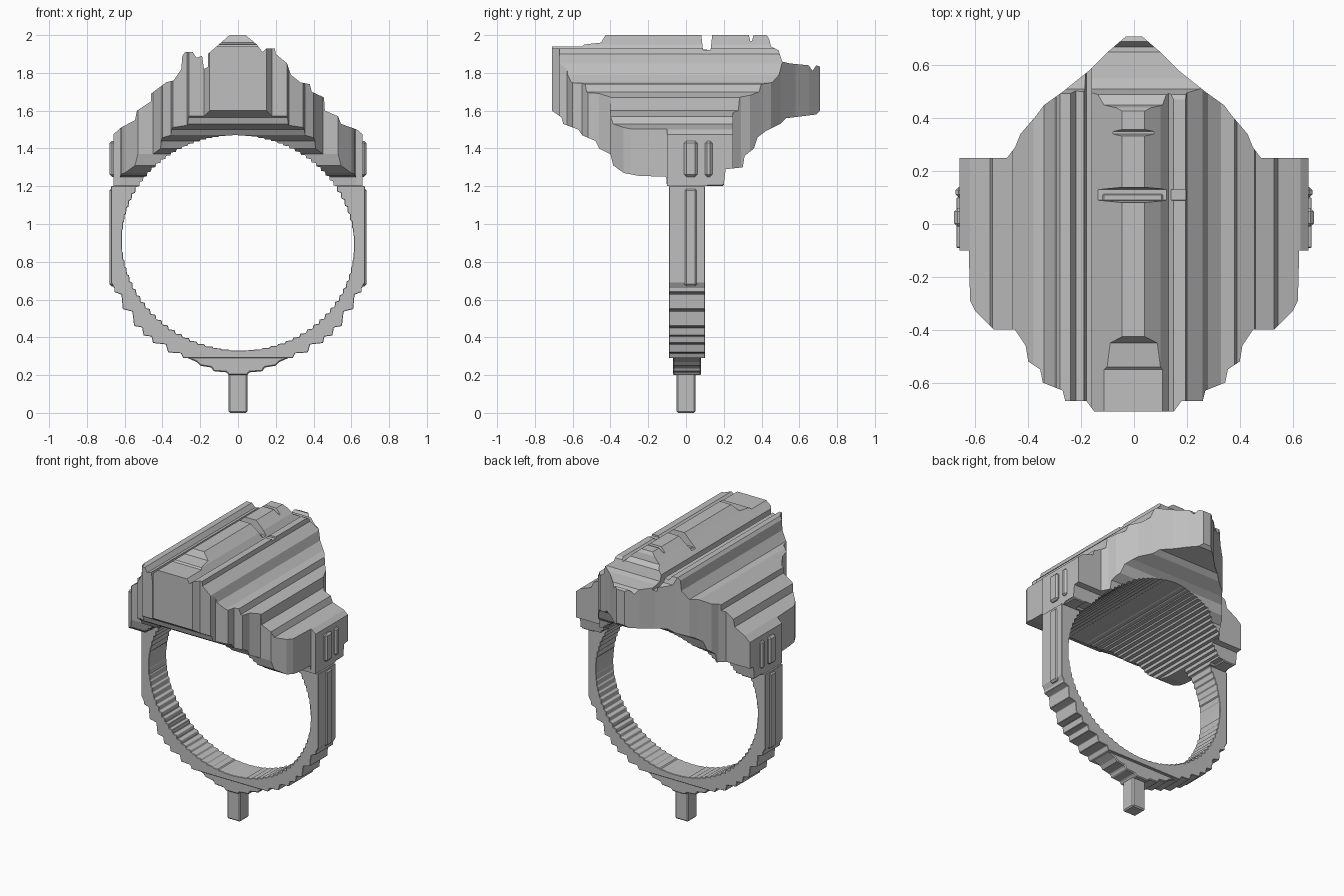
import bpy, bmesh
from math import sin, cos, pi

if "Cube" in bpy.data.objects:
    bpy.data.objects.remove(bpy.data.objects["Cube"], do_unlink=True)

GREY = (0.52, 0.52, 0.52, 1.0)
metal = bpy.data.materials.new("grey metal")
metal.use_nodes = True
metal.diffuse_color = GREY
for node in metal.node_tree.nodes:
    if node.type == 'BSDF_PRINCIPLED':
        node.inputs["Base Color"].default_value = GREY


def prism(name, points, axis, low, high):
    """Extrude a closed outline along one axis."""
    place = {'x': lambda u, v, d: (d, u, v),
             'y': lambda u, v, d: (u, d, v),
             'z': lambda u, v, d: (u, v, d)}[axis]
    bm = bmesh.new()
    ends = [[bm.verts.new(place(u, v, d)) for u, v in points] for d in (low, high)]
    bm.faces.new(ends[0])
    bm.faces.new(ends[1])
    for i in range(len(points)):
        j = (i + 1) % len(points)
        bm.faces.new((ends[0][i], ends[0][j], ends[1][j], ends[1][i]))
    bmesh.ops.recalc_face_normals(bm, faces=bm.faces)
    mesh = bpy.data.meshes.new(name)
    bm.to_mesh(mesh)
    bm.free()
    mesh.materials.append(metal)
    obj = bpy.data.objects.new(name, mesh)
    bpy.context.collection.objects.link(obj)
    return obj


def box(name, x, y, z, bevel=0.012):
    """Chamfered block from its x, y and z ranges."""
    obj = prism(name, [(x[0], y[0]), (x[1], y[0]), (x[1], y[1]), (x[0], y[1])], 'z', *z)
    chamfer(obj, bevel)
    return obj


def chamfer(obj, width):
    mod = obj.modifiers.new("chamfer", 'BEVEL')
    mod.width = width
    mod.segments = 1
    mod.limit_method = 'ANGLE'
    mod.angle_limit = pi / 4


def intersect(obj, cutter):
    """Keep only the volume shared with the cutter, then drop the cutter."""
    cutter.hide_render = True
    mod = obj.modifiers.new("trim", 'BOOLEAN')
    mod.operation = 'INTERSECT'
    mod.solver = 'EXACT'
    mod.object = cutter
    bpy.context.view_layer.update()
    graph = bpy.context.evaluated_depsgraph_get()
    result = bpy.data.meshes.new_from_object(obj.evaluated_get(graph))
    obj.modifiers.clear()
    obj.data = result
    bpy.data.objects.remove(cutter, do_unlink=True)


def stairs(points, run=0.85, rise=0.15):
    """Turn each span of a path into a shallow and a steep piece."""
    out = []
    for (ax, ay), (bx, by) in zip(points, points[1:]):
        out += [(ax, ay), (ax + (bx - ax) * run, ay + (by - ay) * rise)]
    return out + [points[-1]]


def finger_arc(start, end, count):
    """Part of the finger hole, as seen from the front."""
    arc = []
    for i in range(count + 1):
        t = start + (end - start) * i / count
        arc.append((0.615 * cos(t), 0.9 + 0.57 * sin(t)))
    return stairs(arc)


def mirrored(points):
    return points + [(-u, v) for u, v in reversed(points)]


# Head: stepped ridge section, trimmed by its plan outline and side profile
SPRING = 0.555
ridge = [(-.665, 1.2), (-.665, 1.47), (-.62, 1.51), (-.545, 1.55), (-.535, 1.6),
         (-.46, 1.65), (-.46, 1.69), (-.38, 1.75), (-.34, 1.76), (-.3, 1.82),
         (-.295, 1.89), (-.28, 1.91), (-.24, 1.91), (-.22, 1.88), (-.19, 1.89),
         (-.18, 1.82), (-.16, 1.83), (-.16, 1.9), (-.09, 1.96), (-.045, 2),
         (.04, 2), (.1, 1.95), (.13, 1.91), (.15, 1.93), (.195, 1.93), (.2, 1.9),
         (.26, 1.85), (.28, 1.79), (.33, 1.75), (.38, 1.74), (.39, 1.7),
         (.455, 1.67), (.46, 1.6), (.53, 1.57), (.545, 1.53), (.63, 1.5),
         (.665, 1.47), (.665, 1.2)]
head = prism("ring_head", ridge + finger_arc(SPRING, pi - SPRING, 36), 'y', -1, 1)

plan = [(.15, -.71), (.18, -.67), (.26, -.67), (.27, -.63), (.345, -.6), (.355, -.55),
        (.4, -.52), (.41, -.46), (.45, -.4), (.53, -.4), (.6, -.33), (.62, -.29),
        (.625, -.1), (.66, -.1), (.66, .25), (.48, .25), (.45, .29), (.43, .34),
        (.37, .41), (.34, .45), (.27, .5), (.17, .58), (.1, .65), (.03, .71)]
intersect(head, prism("plan_trim", mirrored(plan), 'z', 0.5, 2.5))

underside = [(-.71, 1.6), (-.66, 1.565), (-.65, 1.53), (-.57, 1.5), (-.55, 1.47),
             (-.48, 1.44), (-.46, 1.4), (-.4, 1.37), (-.385, 1.31), (-.33, 1.27),
             (-.25, 1.255), (-.105, 1.25), (-.1, 1.19), (.1, 1.19), (.12, 1.21),
             (.2, 1.21), (.21, 1.29), (.3, 1.3), (.31, 1.36), (.36, 1.4),
             (.38, 1.46), (.42, 1.49), (.5, 1.53), (.53, 1.56), (.69, 1.58), (.72, 1.61)]
crest = [(.72, 1.83), (.69, 1.84), (.67, 1.81), (.65, 1.84), (.55, 1.85), (.51, 1.86),
         (.49, 1.92), (.45, 1.94), (.44, 1.98), (.42, 2.01), (.36, 2.01), (.35, 1.97),
         (.34, 1.97), (.33, 2.01), (.14, 2.01), (.13, 1.92), (.09, 1.92), (.08, 2.01),
         (-.42, 2.01), (-.45, 1.96), (-.54, 1.95), (-.55, 1.94), (-.72, 1.94)]
intersect(head, prism("side_trim", underside + crest, 'x', -1, 1))

# Saddle bar across the notch in the ridge
box("saddle_bar", (-.12, .11), (.085, .115), (1.86, 1.925), 0.006)

# Band: open hoop below the head
outer = [(.55, .46), (.5, .41), (.45, .37), (.37, .32), (.29, .29)]
outer = [(.672, 1.2), (.672, .69), (.655, .66)] + stairs([(.655, .64), (.61, .55)] + outer)
band = prism("ring_band", mirrored(outer) + finger_arc(pi - SPRING, 2 * pi + SPRING, 60),
             'y', -.09, .1)
chamfer(band, 0.006)

# Keel: narrower thickening under the hoop, with the square stem below it
keel = [(.05, .2), (.06, .215), (.13, .22), (.14, .24), (.2, .25), (.22, .27), (.29, .3)]
chamfer(prism("band_keel", mirrored(keel), 'y', -.07, .08), 0.006)
box("stem", (-.05, .05), (-.05, .05), (0, .23), 0.008)

# Raised ribs on both sides of the band and shoulders
for side, label in ((1, "left"), (-1, "right")):
    span = sorted((side * .62, side * .68))
    box("band_rib_" + label, span, (-.01, .06), (.67, 1.19))
    box("shoulder_rib_" + label, span, (-.01, .06), (1.25, 1.44))
    box("small_rib_" + label, sorted((side * .62, side * .675)), (.1, .14), (1.25, 1.44))
    box("shoulder_ledge_" + label, sorted((side * .56, side * .655)), (-.1, .2), (1.2, 1.235), 0.006)
